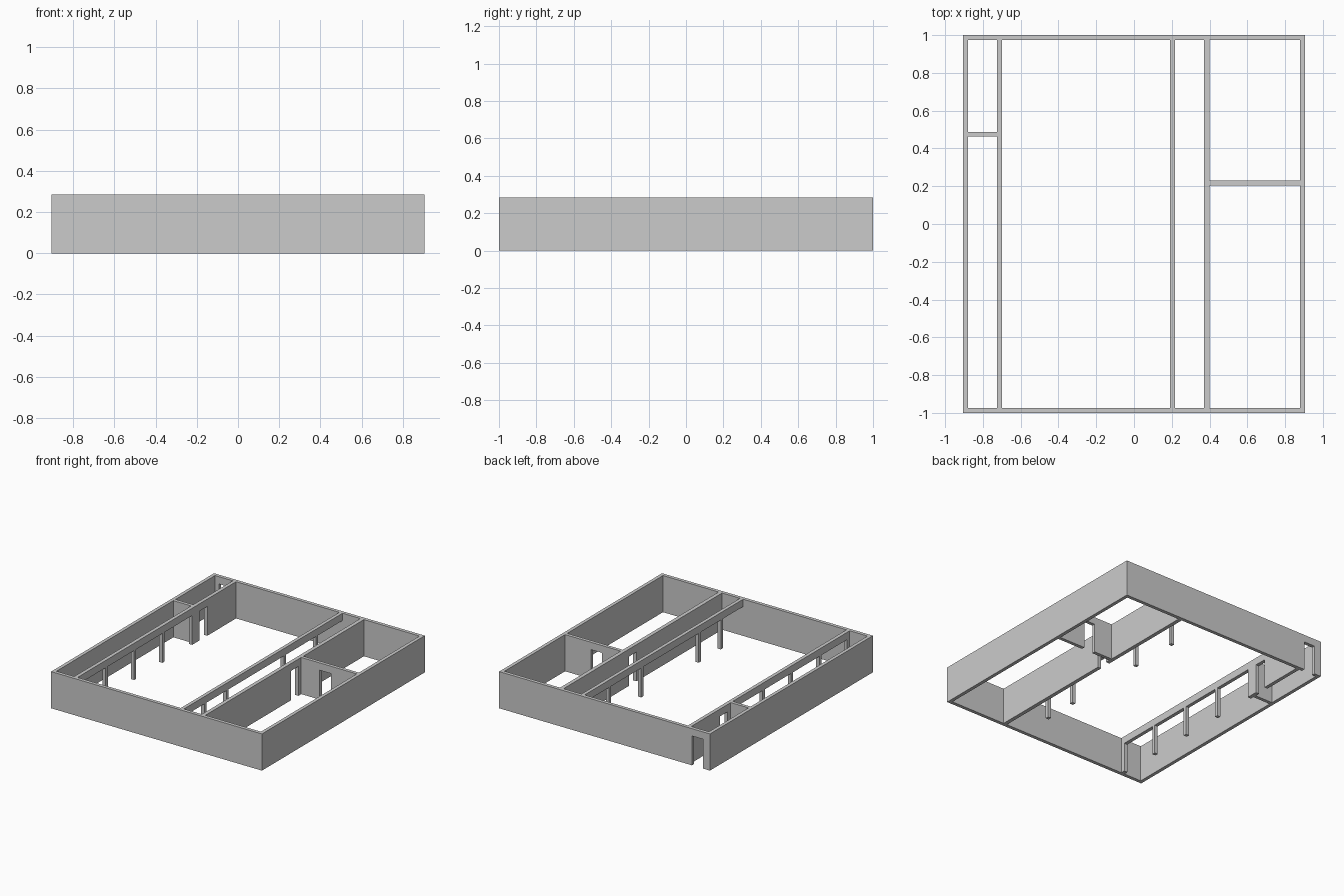
import bpy
import bmesh

if "Cube" in bpy.data.objects:
    bpy.data.objects.remove(bpy.data.objects["Cube"])

H = 0.285       # wall height
HEAD = 0.228    # underside of beams and door heads
X, Y = 0.906, 1.0
T = 0.027       # outer wall thickness


def wall(name, axis, start, end, low, high, openings=()):
    """Wall running along an axis, with openings cut up from the floor.
    low/high are its two faces on the other horizontal axis."""
    profile = [(start, H)]
    cursor = start
    if not (openings and openings[0][0] <= start):
        profile.append((start, 0))
    for a, b in openings:
        if a > cursor:
            profile.append((a, 0))
        profile.append((a, HEAD))
        profile.append((b, HEAD))
        if b < end:
            profile.append((b, 0))
        cursor = b
    if cursor < end:
        profile.append((end, 0))
    profile.append((end, H))

    bm = bmesh.new()
    if axis == 'x':
        verts = [bm.verts.new((u, low, z)) for u, z in profile]
        push = (0, high - low, 0)
    else:
        verts = [bm.verts.new((low, u, z)) for u, z in profile]
        push = (high - low, 0, 0)
    face = bm.faces.new(verts)
    res = bmesh.ops.extrude_face_region(bm, geom=[face], use_keep_orig=True)
    moved = [g for g in res['geom'] if isinstance(g, bmesh.types.BMVert)]
    bmesh.ops.translate(bm, vec=push, verts=moved)
    bmesh.ops.recalc_face_normals(bm, faces=bm.faces)
    mesh = bpy.data.meshes.new(name)
    bm.to_mesh(mesh)
    bm.free()
    obj = bpy.data.objects.new(name, mesh)
    bpy.context.collection.objects.link(obj)
    return obj


def bays(start, end, pillars, width=0.026):
    """Openings left between pillar centres."""
    edges = [start]
    for p in pillars:
        edges += [p - width / 2, p + width / 2]
    edges.append(end)
    return list(zip(edges[::2], edges[1::2]))


IN = Y - T      # inner face of front and back walls

# Outer walls, with a door at the left end of the back
wall("front_wall", 'x', -X, X, -Y, -IN)
wall("back_wall", 'x', -X, X, IN, Y, [(-0.846, -0.751)])
wall("left_wall", 'y', -IN, IN, -X, -X + T)
wall("right_wall", 'y', -IN, IN, X - T, X)

# Left colonnade, ending in a solid pier and a doorway
wall("left_colonnade", 'y', -IN, IN, -0.726, -0.698,
     bays(-0.94, 0.435, [-0.615, -0.266, 0.082]) + [(0.525, 0.62)])
wall("left_cross_wall", 'x', -X + T, -0.726, 0.462, 0.488)

# Middle colonnade, open from front to back
wall("middle_colonnade", 'y', -IN, IN, 0.19, 0.217,
     bays(-IN, IN, [-0.711, -0.44, 0.265, 0.66]))

# Right-hand rooms
wall("right_room_wall", 'y', -IN, IN, 0.371, 0.401, [(0.077, 0.168)])
wall("right_cross_wall", 'x', 0.401, X - T, 0.203, 0.229, [(0.56, 0.656)])
